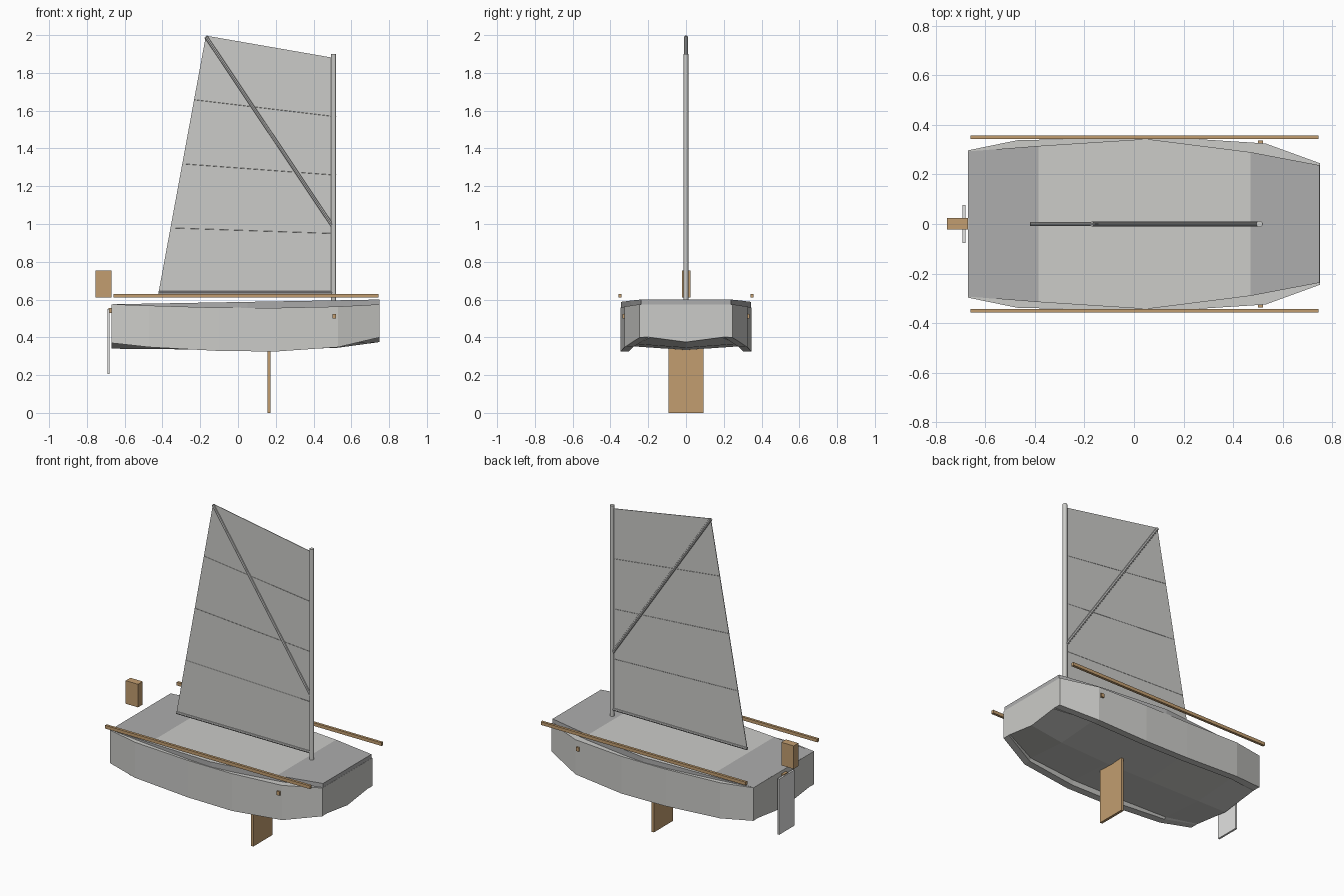
import bpy, bmesh, math
from mathutils import Vector

if "Cube" in bpy.data.objects:
    bpy.data.objects.remove(bpy.data.objects["Cube"])


def material(name, rgb):
    m = bpy.data.materials.new(name)
    m.diffuse_color = (*rgb, 1)
    m.use_nodes = True
    m.node_tree.nodes["Principled BSDF"].inputs["Base Color"].default_value = m.diffuse_color
    return m


HULL = material("light_grey", (0.60, 0.60, 0.58))
DECK = material("mid_grey", (0.42, 0.42, 0.42))
SPAR = material("spar_grey", (0.50, 0.50, 0.49))
PALE = material("pale_grey", (0.76, 0.76, 0.75))
WOOD = material("wood", (0.54, 0.34, 0.16))


def finish(name, bm, mats):
    bmesh.ops.recalc_face_normals(bm, faces=bm.faces)
    me = bpy.data.meshes.new(name)
    bm.to_mesh(me)
    bm.free()
    for m in mats:
        me.materials.append(m)
    ob = bpy.data.objects.new(name, me)
    bpy.context.collection.objects.link(ob)
    return ob


def box(name, lo, hi, mat):
    bm = bmesh.new()
    bmesh.ops.create_cube(bm, size=1)
    for v in bm.verts:
        v.co = [(a + b) / 2 + c * (b - a) for a, b, c in zip(lo, hi, v.co)]
    return finish(name, bm, [mat])


def rod(name, a, b, r, mat, sides=8):
    a, b = Vector(a), Vector(b)
    bm = bmesh.new()
    bmesh.ops.create_cone(bm, cap_ends=True, segments=sides, radius1=r,
                          radius2=r, depth=(b - a).length)
    q = (b - a).to_track_quat('Z', 'Y')
    for v in bm.verts:
        v.co = q @ v.co + (a + b) / 2
    return finish(name, bm, [mat])


def loft(name, sections, mats, pick=None):
    """Skin closed cross-sections and cap both ends."""
    bm = bmesh.new()
    rings = [[bm.verts.new(p) for p in s] for s in sections]
    n = len(rings[0])
    for r, s in zip(rings, rings[1:]):
        for i in range(n):
            j = (i + 1) % n
            bm.faces.new((r[i], r[j], s[j], s[i]))
    bm.faces.new(rings[0])
    bm.faces.new(rings[-1])
    bmesh.ops.recalc_face_normals(bm, faces=bm.faces)
    if pick:
        for f in bm.faces:
            f.material_index = pick(f)
    return finish(name, bm, mats)


def mirrored(x, half):
    """Full cross-section from its right half, keel to top."""
    return ([(x, y, z) for y, z in half]
            + [(x, -y, z) for y, z in reversed(half) if y > 0])


# Hull: x, half width, lower side edge, upper side edge, keel height
stations = [(-0.67, 0.297, 0.370, 0.575, 0.340),
            (-0.47, 0.338, 0.348, 0.568, 0.338),
            (-0.10, 0.346, 0.328, 0.557, 0.335),
            (0.20, 0.346, 0.325, 0.556, 0.333),
            (0.53, 0.325, 0.348, 0.563, 0.345),
            (0.75, 0.245, 0.400, 0.575, 0.375)]
loft("hull", [mirrored(x, [(0, k), (w - 0.055, max(c, k + 0.02)),
                           (w - 0.045, c + 0.001), (w, c), (w, t)])
              for x, w, c, t, k in stations], [HULL])

# Deck slab with a lighter cockpit floor between the end decks
deck = []
for x, w in [(-0.668, 0.293), (-0.385, 0.315), (0.05, 0.343),
             (0.47, 0.290), (0.749, 0.237)]:
    top = 0.5875 + (x - 0.04) * 0.0176
    deck.append([(x, w, top - 0.04), (x, w, top), (x, -w, top), (x, -w, top - 0.04)])
loft("deck", deck, [DECK, HULL],
     lambda f: int(f.normal.z > 0.9 and -0.385 < f.calc_center_median().x < 0.47))

# Loose side rails and cross beam
for side, s in (("left", 1), ("right", -1)):
    y = 0.35 * s
    box(f"{side}_rail", (-0.66, y - 0.008, 0.61), (0.745, y + 0.008, 0.63), WOOD)
box("cross_beam", (0.50, -0.336, 0.50), (0.52, 0.336, 0.524), WOOD)

# Foils and stern fittings
box("daggerboard", (0.155, -0.093, 0.0), (0.171, 0.093, 0.40), WOOD)
box("rudder_blade", (-0.692, -0.076, 0.205), (-0.680, 0.076, 0.55), PALE)
box("rudder_bracket", (-0.686, -0.02, 0.53), (-0.668, 0.02, 0.556), WOOD)
box("stern_block", (-0.755, -0.022, 0.61), (-0.67, 0.024, 0.753), WOOD)

# Spars
rod("mast", (0.506, 0, 0.59), (0.506, 0, 1.90), 0.013, HULL, 12)
rod("boom", (-0.42, 0, 0.637), (0.50, 0, 0.637), 0.009, SPAR)
rod("sprit", (-0.17, 0, 1.992), (0.50, 0, 0.99), 0.010, SPAR)

# Sail made of four cloth panels with raised seams
foot = [Vector((-0.42, 0, 0.64)), Vector((0.52, 0, 0.64))]
head = [Vector((-0.17, 0, 1.997)), Vector((0.52, 0, 1.877))]
off = Vector((0, 0.002, 0))


def level(t):
    a, b = (p.lerp(q, t) for p, q in zip(foot, head))
    return [a - off, b - off, b + off, a + off]


loft("sail", [level(i / 4) for i in range(5)], [HULL])
for i in range(1, 4):
    a, _, b, _ = level(i / 4)
    rod(f"sail_seam_{i}", a + off, b - off, 0.0028, HULL, 4)
